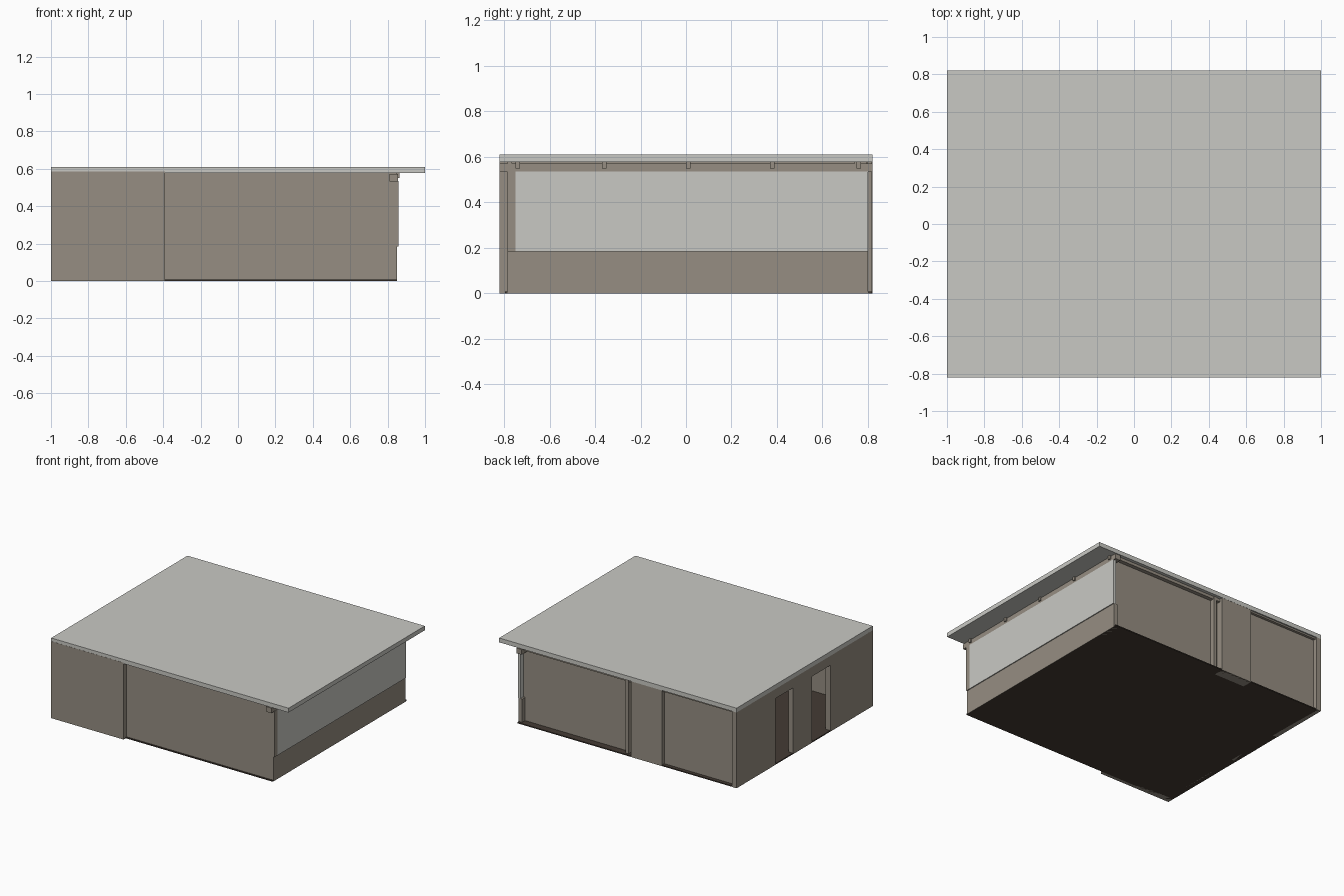
import bpy
import bmesh

cube = bpy.data.objects.get("Cube")
if cube:
    bpy.data.objects.remove(cube, do_unlink=True)


def material(name, rgb):
    m = bpy.data.materials.new(name)
    m.use_nodes = True
    m.diffuse_color = (*rgb, 1)
    m.node_tree.nodes["Principled BSDF"].inputs["Base Color"].default_value = (*rgb, 1)
    return m


TAUPE = material("taupe wall", (0.305, 0.27, 0.223))
PALE = material("pale grey", (0.584, 0.584, 0.552))
DARK = material("dark floor", (0.058, 0.044, 0.034))


def finish(name, bm, mat):
    bmesh.ops.recalc_face_normals(bm, faces=bm.faces)
    mesh = bpy.data.meshes.new(name)
    bm.to_mesh(mesh)
    bm.free()
    mesh.materials.append(mat)
    bpy.context.collection.objects.link(bpy.data.objects.new(name, mesh))


def box(name, xs, ys, zs, mat):
    bm = bmesh.new()
    bmesh.ops.create_cube(bm, size=1)
    for v in bm.verts:
        v.co = [r[0] if c < 0 else r[1] for c, r in zip(v.co, (xs, ys, zs))]
    finish(name, bm, mat)


EAVE = 0.577
BASE = 0.008

# Floor and flat roof
box("floor", (-0.999, 0.848), (-0.795, 0.818), (0, BASE), DARK)
box("roof", (-1, 1), (-0.82, 0.82), (EAVE, 0.61), PALE)

# Side wall with two doorways, extruded from a notched outline
outline = [(-0.82, 0)]
for start, end in ((-0.31, -0.09), (0.14, 0.35)):
    outline += [(start, 0), (start, 0.505), (end, 0.505), (end, 0)]
outline += [(0.82, 0), (0.82, EAVE), (-0.82, EAVE)]
bm = bmesh.new()
face = bm.faces.new([bm.verts.new((-1, y, z)) for y, z in outline])
side = bmesh.ops.extrude_face_region(bm, geom=[face])
bmesh.ops.translate(bm, vec=(0.04, 0, 0),
                    verts=[g for g in side["geom"] if isinstance(g, bmesh.types.BMVert)])
finish("doorway_wall", bm, TAUPE)

# Front walls, the left part standing proud
box("front_wall_proud", (-1, -0.39), (-0.821, -0.77), (0, 0.585), TAUPE)
box("front_wall_main", (-0.39, 0.85), (-0.786, -0.765), (BASE, EAVE), TAUPE)

# Back walls: recessed bays either side of a pier
box("back_bay_small", (-0.96, -0.37), (0.76, 0.79), (BASE, EAVE), TAUPE)
box("back_pier", (-0.37, -0.11), (0.74, 0.819), (0, EAVE), TAUPE)
box("back_bay_large", (-0.11, 0.85), (0.74, 0.765), (BASE, EAVE), TAUPE)
box("back_jamb", (-0.075, -0.05), (0.765, 0.8), (BASE, EAVE), TAUPE)
box("back_header", (-0.11, 0.81), (0.765, 0.795), (0.555, EAVE), TAUPE)
box("back_small_header", (-0.96, -0.37), (0.79, 0.81), (0.565, EAVE), TAUPE)

# Window side: low wall, pale glazing, corner posts and eaves beam
box("low_wall", (0.82, 0.85), (-0.786, 0.8), (0, 0.185), TAUPE)
box("window_panel", (0.835, 0.857), (-0.75, 0.8), (0.185, 0.535), PALE)
box("window_post", (0.82, 0.857), (-0.786, -0.75), (0.185, 0.535), TAUPE)
box("eaves_beam", (0.81, 0.855), (-0.82, 0.82), (0.533, 0.572), TAUPE)

# Small roof brackets on the beam
for i, y in enumerate((-0.74, -0.36, 0.01, 0.38, 0.76)):
    box(f"roof_bracket_{i + 1}", (0.81, 0.864), (y - 0.01, y + 0.01), (0.55, EAVE), TAUPE)
